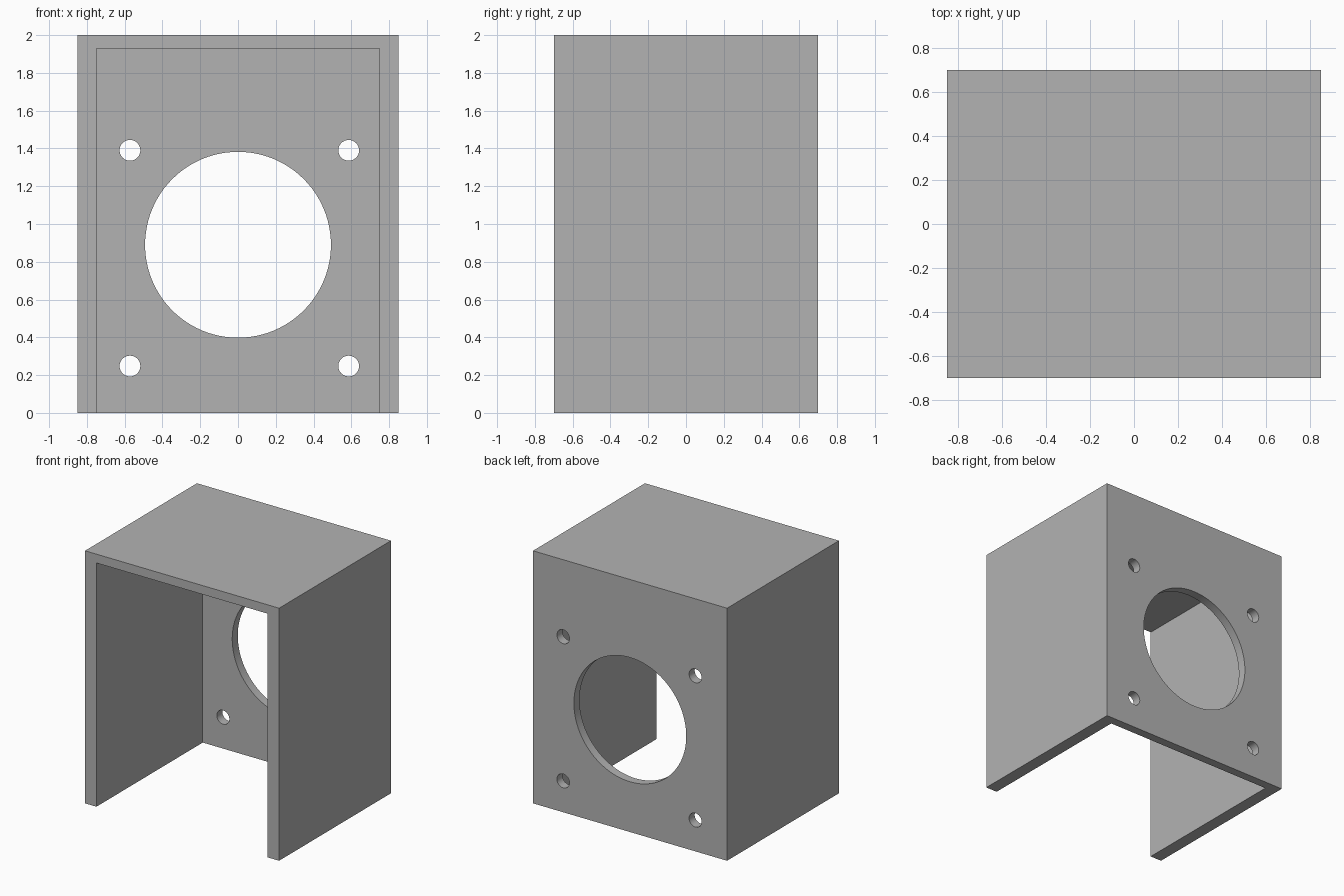
import bpy
import math

WIDTH, DEPTH, HEIGHT = 1.70, 1.40, 2.0
SIDE, TOP, BACK = 0.10, 0.07, 0.07   # wall thicknesses
BACK_Y = DEPTH / 2 - BACK / 2        # middle of the back wall

cube = bpy.data.objects.get("Cube")
if cube:
    bpy.data.objects.remove(cube, do_unlink=True)

grey = bpy.data.materials.new("plain grey")
grey.use_nodes = True
colour = (0.45, 0.45, 0.45, 1)
grey.diffuse_color = colour
grey.node_tree.nodes["Principled BSDF"].inputs["Base Color"].default_value = colour


def box(name, low, high):
    centre = [(a + b) / 2 for a, b in zip(low, high)]
    bpy.ops.mesh.primitive_cube_add(size=1, location=centre)
    obj = bpy.context.object
    obj.name = name
    obj.scale = [b - a for a, b in zip(low, high)]
    bpy.ops.object.transform_apply(location=True, rotation=False, scale=True)
    obj.data.materials.append(grey)
    return obj


def hole(name, x, z, radius, sides):
    bpy.ops.mesh.primitive_cylinder_add(
        vertices=sides, radius=radius, depth=BACK * 3,
        location=(x, BACK_Y, z), rotation=(math.pi / 2, 0, 0))
    obj = bpy.context.object
    obj.name = name
    obj.data.materials.append(grey)
    return obj


def cut(target, cutter):
    cutter.hide_render = True
    mod = target.modifiers.new("cut", 'BOOLEAN')
    mod.operation = 'DIFFERENCE'
    mod.solver = 'EXACT'
    mod.object = cutter
    bpy.context.view_layer.objects.active = target
    bpy.ops.object.modifier_apply(modifier=mod.name)
    bpy.data.objects.remove(cutter, do_unlink=True)


# Housing block
housing = box("motor_housing", (-WIDTH / 2, -DEPTH / 2, 0),
              (WIDTH / 2, DEPTH / 2, HEIGHT))

# Cavity, open at the front and the bottom
cut(housing, box("cavity_cutter", (SIDE - WIDTH / 2, -DEPTH, -1),
                 (WIDTH / 2 - SIDE, DEPTH / 2 - BACK, HEIGHT - TOP)))

# Large central opening in the back wall
cut(housing, hole("opening_cutter", 0, 0.89, 0.492, 96))

# Four screw holes
for x in (-0.572, 0.586):
    for z in (0.248, 1.39):
        cut(housing, hole("screw_hole_cutter", x, z, 0.055, 32))

# Smooth hole walls, sharp corners
bpy.ops.object.select_all(action='DESELECT')
housing.select_set(True)
bpy.context.view_layer.objects.active = housing
bpy.ops.object.shade_smooth_by_angle(angle=math.radians(30))
